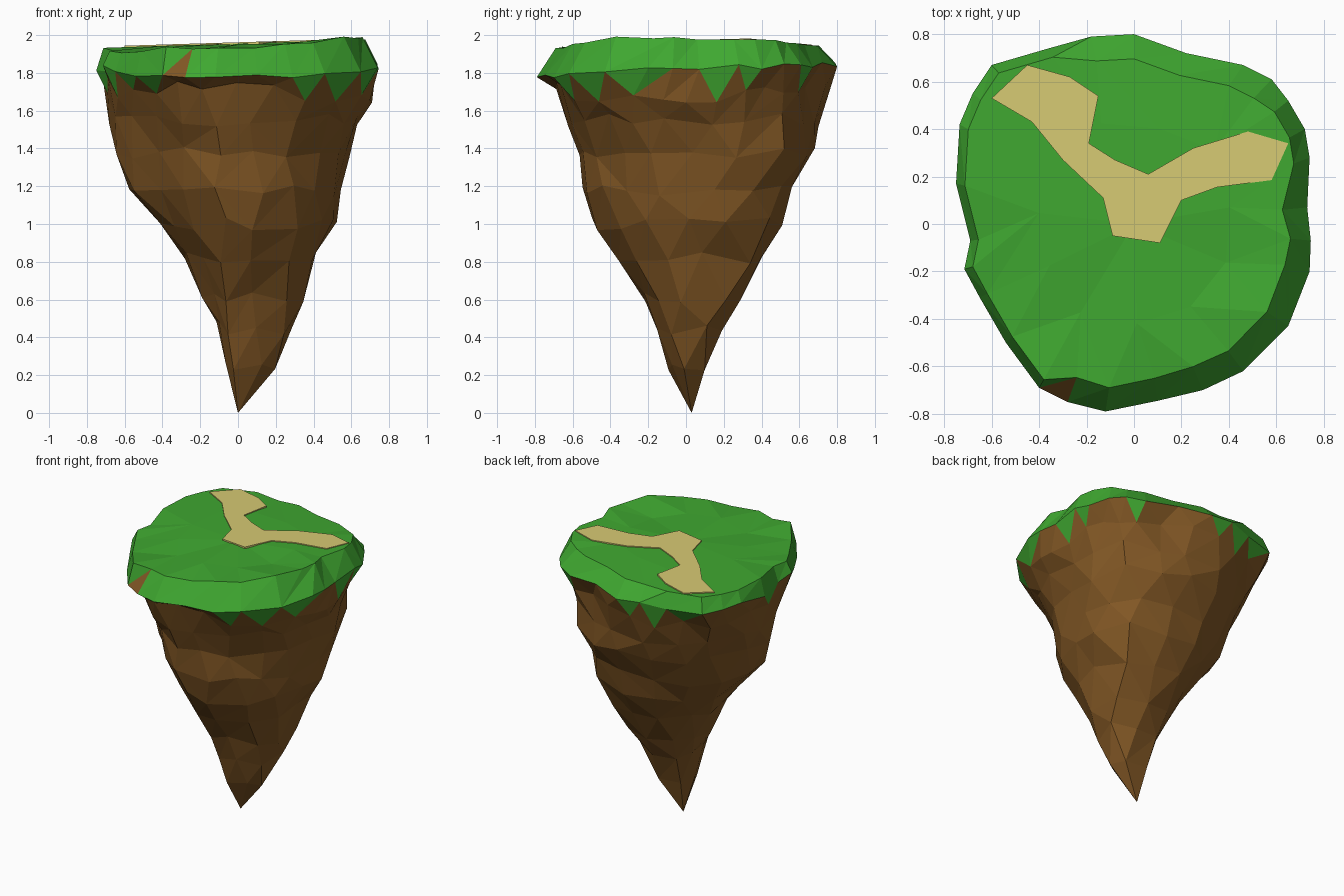
import bpy, bmesh, math, random

if "Cube" in bpy.data.objects:
    bpy.data.objects.remove(bpy.data.objects["Cube"])
random.seed(7)
TAU = 2 * math.pi

# Outer rim seen from above, counter-clockwise from +x
RIM = [(.73, .07), (.74, .28), (.72, .4), (.65, .52), (.58, .61), (.46, .67), (.22, .72),
       (0, .8), (-.18, .79), (-.36, .74), (-.6, .67), (-.68, .55), (-.735, .42), (-.75, .17),
       (-.69, -.07), (-.715, -.19), (-.65, -.31), (-.54, -.5), (-.4, -.69), (-.28, -.75),
       (-.12, -.79), (.1, -.745), (.29, -.7), (.46, -.62), (.65, -.43), (.74, -.2), (.745, -.07)]
# Rock levels: z, x min, x max, y min, y max, number of sides
LEVELS = [(1.70, -.72, .71, -.71, .77, 27), (1.55, -.71, .64, -.64, .74, 20),
          (1.38, -.695, .56, -.59, .70, 18), (1.18, -.61, .53, -.575, .59, 16),
          (1.0, -.45, .50, -.51, .53, 14), (.82, -.31, .41, -.39, .42, 12),
          (.62, -.20, .35, -.25, .30, 10), (.45, -.13, .28, -.18, .21, 8),
          (.24, -.07, .20, -.11, .12, 6)]
PATH = [(-.6, .53), (-.45, .67), (-.27, .62), (-.15, .54), (-.19, .34), (-.08, .27), (.06, .21),
        (.25, .32), (.48, .39), (.65, .34), (.58, .185), (.35, .155), (.2, .1), (.11, -.08),
        (-.09, -.05), (-.13, .11), (-.3, .27), (-.43, .43)]


def angle(p):
    return math.atan2(p[1], p[0]) % TAU


def rim_at(a):
    """Point of the rim outline in direction a."""
    d = (math.cos(a), math.sin(a))
    for (px, py), (qx, qy) in zip(RIM, RIM[1:] + RIM[:1]):
        span = (angle((qx, qy)) - angle((px, py))) % TAU
        if (a - angle((px, py))) % TAU <= span:
            ex, ey = qx - px, qy - py
            r = (px * ey - py * ex) / (d[0] * ey - d[1] * ex)
            return r * d[0], r * d[1]


def top_z(x):
    return 1.955 + .03 * x


def zipper(upper, lower):
    """Triangles joining two rings of any size; flag True = hangs from the upper ring."""
    out, i, j = [], 0, 0
    n, m = len(upper), len(lower)
    base = angle(upper[0])
    rel = lambda p: (angle(p) - base + .3) % TAU
    lower = sorted(lower, key=rel)
    ua = [rel(p) for p in upper] + [rel(upper[0]) + TAU]
    la = [rel(p) for p in lower] + [rel(lower[0]) + TAU]
    while i < n or j < m:
        if j >= m or (i < n and ua[i + 1] <= la[j + 1]):
            out.append(((upper[i], lower[j % m], upper[(i + 1) % n]), True))
            i += 1
        else:
            out.append(((upper[i % n], lower[j], lower[(j + 1) % m]), False))
            j += 1
    return out


def make(name, tris, color, depth=0):
    bm = bmesh.new()
    for t in tris:
        bm.faces.new([bm.verts.new(p) for p in t])
    bmesh.ops.remove_doubles(bm, verts=bm.verts, dist=1e-5)
    if depth:
        ext = bmesh.ops.extrude_face_region(bm, geom=bm.faces[:])
        for v in ext["geom"]:
            if isinstance(v, bmesh.types.BMVert):
                v.co.z += depth
        bmesh.ops.recalc_face_normals(bm, faces=bm.faces)
    me = bpy.data.meshes.new(name)
    bm.to_mesh(me)
    bm.free()
    mat = bpy.data.materials.new(name)
    mat.diffuse_color = (*color, 1)
    mat.use_nodes = True
    mat.node_tree.nodes["Principled BSDF"].inputs["Base Color"].default_value = mat.diffuse_color
    me.materials.append(mat)
    ob = bpy.data.objects.new(name, me)
    bpy.context.collection.objects.link(ob)


# Grass rings: outer lip, plateau edge, inner ring
lip, edge, inner = [], [], []
for x, y in RIM:
    deg = math.degrees(math.atan2(y, x))
    lip.append((x, y, 1.825 + .04 * y + random.uniform(-.025, .025)))
    z = top_z(x)
    if -115 < deg < 8:
        s = .87 + random.uniform(-.02, .02)
    elif 45 < deg < 115:
        s, z = .87, z - .012
    else:
        s = .91 if abs(deg) < 45 else .95
    if -50 < deg < -4:
        z = 1.98 + random.uniform(-.02, .02)
    elif -115 < deg <= -50:
        z = 1.935 + .05 * x + random.uniform(-.01, .01)
    elif deg < 0:
        z -= random.uniform(0, .03)
    edge.append((x * s, y * s, z))
for k in range(11):
    x, y = rim_at(TAU * (k + .3) / 11)
    drop = random.uniform(0, .025) if y < -.2 else 0
    inner.append((x * .55, y * .55, top_z(x * .55) - drop))

# Rock rings, staggered and jittered; corners pulled in by quadrant
rock = []
for i, (z, x0, x1, y0, y1, n) in enumerate(LEVELS):
    ring = []
    for k in range(n):
        a = TAU * (k + .5 * (i % 2) + random.uniform(-.2, .2)) / n
        if i == 0:
            a = (angle(RIM[k]) + ((angle(RIM[(k + 1) % n]) - angle(RIM[k])) % TAU) / 2) % TAU
        x, y = rim_at(a % TAU)
        if x > 0 and y > 0:
            pull = (-.07, -.05, .05)[min(i, 2)]
        else:
            pull = (-.16 if x < 0 else -.07) * (.3, .7, 1.1)[min(i, 2)]
        f = 1.015 + random.uniform(-.02, .02) + pull * abs(math.sin(2 * a))
        x *= x1 / .745 if x > 0 else x0 / -.75
        y *= y1 / .8 if y > 0 else y0 / -.79
        j = .06 if i == 0 else .035
        ring.append((x * f, y * f, z + random.uniform(-j, j)))
    rock.append(ring)

grass, soil = [], []
center = (0, 0, top_z(0))
for k in range(11):
    grass.append((center, inner[k], inner[(k + 1) % 11]))
grass += [t for t, _ in zipper(inner, edge)]

# Plateau side, with one bare patch at the front
for t, hangs in zipper(edge, lip):
    mx = sum(p[0] for p in t) / 3
    my = sum(p[1] for p in t) / 3
    bare = not hangs and my < -.65 and -.38 < mx < -.2
    (soil if bare else grass).append(t)

# Ragged grass fringe hanging over the soil
for t, hangs in zipper(lip, rock[0]):
    mx = sum(p[0] for p in t) / 3
    front = sum(p[1] for p in t) / 3 < -.62 and -.45 < mx < .3
    (grass if hangs and not front and random.random() < .72 else soil).append(t)

# Rock body down to the tip
for a, b in zip(rock, rock[1:]):
    soil += [t for t, _ in zipper(a, b)]
last = rock[-1]
for k in range(len(last)):
    soil.append((last[k], (0, .03, 0), last[(k + 1) % len(last)]))

make("grass", grass, (.05, .39, .03))
make("rock_body", soil, (.22, .095, .018))

# Forked dirt path: thin slab lying on the grass
make("path", [[(x, y, top_z(x) - .008) for x, y in PATH]], (.68, .59, .17), .015)
